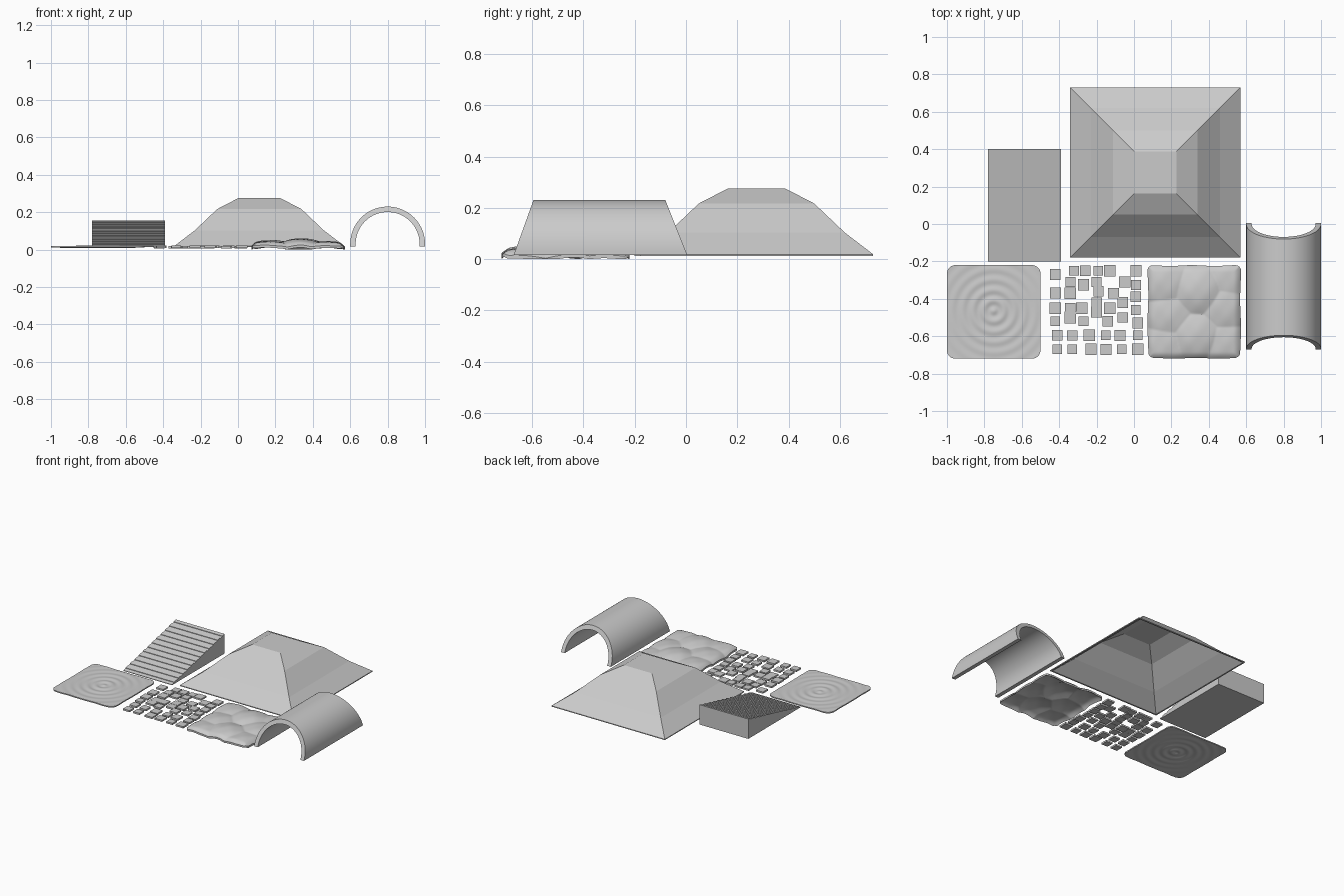
import bpy, bmesh, math, random

if "Cube" in bpy.data.objects:
    bpy.data.objects.remove(bpy.data.objects["Cube"])

random.seed(4)


def make(name, verts, faces, smooth=False):
    me = bpy.data.meshes.new(name)
    me.from_pydata(verts, [], faces)
    bm = bmesh.new()
    bm.from_mesh(me)
    bmesh.ops.recalc_face_normals(bm, faces=bm.faces)
    bm.to_mesh(me)
    bm.free()
    ob = bpy.data.objects.new(name, me)
    bpy.context.collection.objects.link(ob)
    if smooth:
        bpy.context.view_layer.objects.active = ob
        ob.select_set(True)
        bpy.ops.object.shade_smooth_by_angle(angle=math.radians(40))
        ob.select_set(False)
    return ob


def sheet(name, cx, cy, half, corner, n, height, thick, wobble=0.0):
    """Rounded square sheet whose top follows height(x, y)."""
    top, low = [], []
    for j in range(n + 1):
        for i in range(n + 1):
            x, y = (2 * i / n - 1) * half, (2 * j / n - 1) * half
            inner = half - corner
            dx, dy = max(abs(x) - inner, 0), max(abs(y) - inner, 0)
            if dx and dy:  # pull the corners onto an arc
                k = max(dx, dy) / math.hypot(dx, dy)
                x = math.copysign(inner + dx * k, x)
                y = math.copysign(inner + dy * k, y)
            s = 1 - wobble * (1 + math.sin(13 * x / half * 0.5 + 5 * y / half))
            x, y = cx + x * s, cy + y * s
            z = height(x, y)
            top.append((x, y, z))
            low.append((x, y, max(z - thick, 0.0)))
    w, off = n + 1, (n + 1) ** 2
    faces = []
    for j in range(n):
        for i in range(n):
            q = (j * w + i, j * w + i + 1, (j + 1) * w + i + 1, (j + 1) * w + i)
            faces += [q, tuple(off + a for a in reversed(q))]
    rim = [i for i in range(n)] + [j * w + n for j in range(n)]
    rim += [n * w + i for i in range(n, 0, -1)] + [j * w for j in range(n, 0, -1)]
    for a, b in zip(rim, rim[1:] + rim[:1]):
        faces.append((a, off + a, off + b, b))
    return make(name, top + low, faces, True)


# Rippled water pad
def ripple(x, y):
    r = math.hypot(x + 0.75, y + 0.465)
    return 0.019 + 0.003 * math.cos(r * math.tau / 0.056) * max(0.25, 1 - r / 0.36)


sheet("rippled_pad", -0.75, -0.47, 0.25, 0.045, 80, ripple, 0.008)

# Rocky pad: overlapping domes
rocks = [(0.17, -0.32, 0.050), (0.34, -0.36, 0.060), (0.49, -0.30, 0.040), (0.47, -0.45, 0.046),
         (0.19, -0.49, 0.050), (0.17, -0.64, 0.044), (0.33, -0.60, 0.056), (0.47, -0.64, 0.042)]


def rocky(x, y):
    z = 0.014
    for rx, ry, h in rocks:
        d2 = ((x - rx) ** 2 + (y - ry) ** 2) / 0.17 ** 2
        z = max(z, 0.01 + (h - 0.01) * (1 - d2))
    edge = min(0.247 - abs(x - 0.32), 0.25 - abs(y + 0.47))
    return z - 0.014 * max(0, 1 - edge / 0.035) ** 2 + 0.001 * math.sin(61 * x + 9) * math.sin(47 * y)


sheet("rocky_pad", 0.322, -0.47, 0.25, 0.03, 72, rocky, 0.013, 0.009)

# Scattered paving tiles: centres in hundredths, row by row
tile_rows = {
    -25: [-32, -26, -19, -13, 1], -27: [-42],
    -31: [-34, -20, -5], -32.5: [-27, 1],
    -37: [-42, -34, -11], -39: [1], -36: [-19],
    -45: [-42, -34, -28, -13], -42: [-20, -6], -46: [1],
    -47: [-20], -52: [-42, -27, -14], -50: [-34, -6], -53: [2],
    -59.5: [-41, -33, -24, -15, -7.5, 2],
    -67: [-41, -33, -23, -15, -6.5, 2],
}
bm = bmesh.new()
for y, xs in tile_rows.items():
    for x in xs:
        s = random.uniform(0.05, 0.062)
        g = bmesh.ops.create_cube(bm, size=1)["verts"]
        bmesh.ops.scale(bm, vec=(s, s, 0.012), verts=g)
        bmesh.ops.translate(bm, vec=(x / 100, y / 100, 0.014 + random.uniform(-0.002, 0.002)), verts=g)
me = bpy.data.meshes.new("paving_tiles")
bm.to_mesh(me)
bm.free()
bpy.context.collection.objects.link(bpy.data.objects.new("paving_tiles", me))

# Hollow stepped-slope mound, open below
profile = [(0.455, 0.013), (0.455, 0.019), (0.345, 0.103), (0.225, 0.217), (0.113, 0.275),
           (0.111, 0.270), (0.222, 0.212), (0.342, 0.098), (0.445, 0.013)]
signs = [(-1, -1), (1, -1), (1, 1), (-1, 1)]
verts = [(0.114 + sx * h, 0.275 + sy * h, z) for h, z in profile for sx, sy in signs]
faces = [(16, 17, 18, 19), (20, 21, 22, 23)]
n = len(profile)
for k in range(n):
    if k == 4:  # top panel closes here
        continue
    a, b = 4 * k, 4 * ((k + 1) % n)
    faces += [(a + i, a + (i + 1) % 4, b + (i + 1) % 4, b + i) for i in range(4)]
make("mound_shell", verts, faces)

# Ridged ramp: side profile swept across x
side = [(-0.2, 0.013)]
for k in range(24):
    lift = 0.004 if k % 2 else 0.0
    for t in (k, k + 1):
        side.append((-0.2 + 0.025 * t, 0.017 + 0.136 * t / 24 + lift))
side.append((0.4, 0.013))
n = len(side)
verts = [(x, y, z) for x in (-0.78, -0.39) for y, z in side]
faces = [(i, (i + 1) % n, n + (i + 1) % n, n + i) for i in range(n)]
faces += [tuple(range(n)), tuple(range(2 * n - 1, n - 1, -1))]
make("ridged_ramp", verts, faces)

# Half-pipe tunnel with slanted ends
seg = 40
section = []
for r, flip in ((0.2, 1), (0.171, -1)):
    arc = [(0.8 + r * math.cos(math.pi * i / seg), 0.03 + r * math.sin(math.pi * i / seg))
           for i in range(seg + 1)]
    arc = [(0.8 + r, 0.016)] + arc + [(0.8 - r, 0.016)]
    section += arc[::flip]
n = len(section)
verts = [(x, -0.672 + 0.36 * (z - 0.016), z) for x, z in section]
verts += [(x, 0.005 - 0.40 * (z - 0.016), z) for x, z in section]
faces = [(i, (i + 1) % n, n + (i + 1) % n, n + i) for i in range(n)]
for i in range(n // 2 - 1):
    q = (i, i + 1, n - 2 - i, n - 1 - i)
    faces += [q, tuple(n + a for a in q)]
tunnel = make("tunnel", verts, faces, True)
